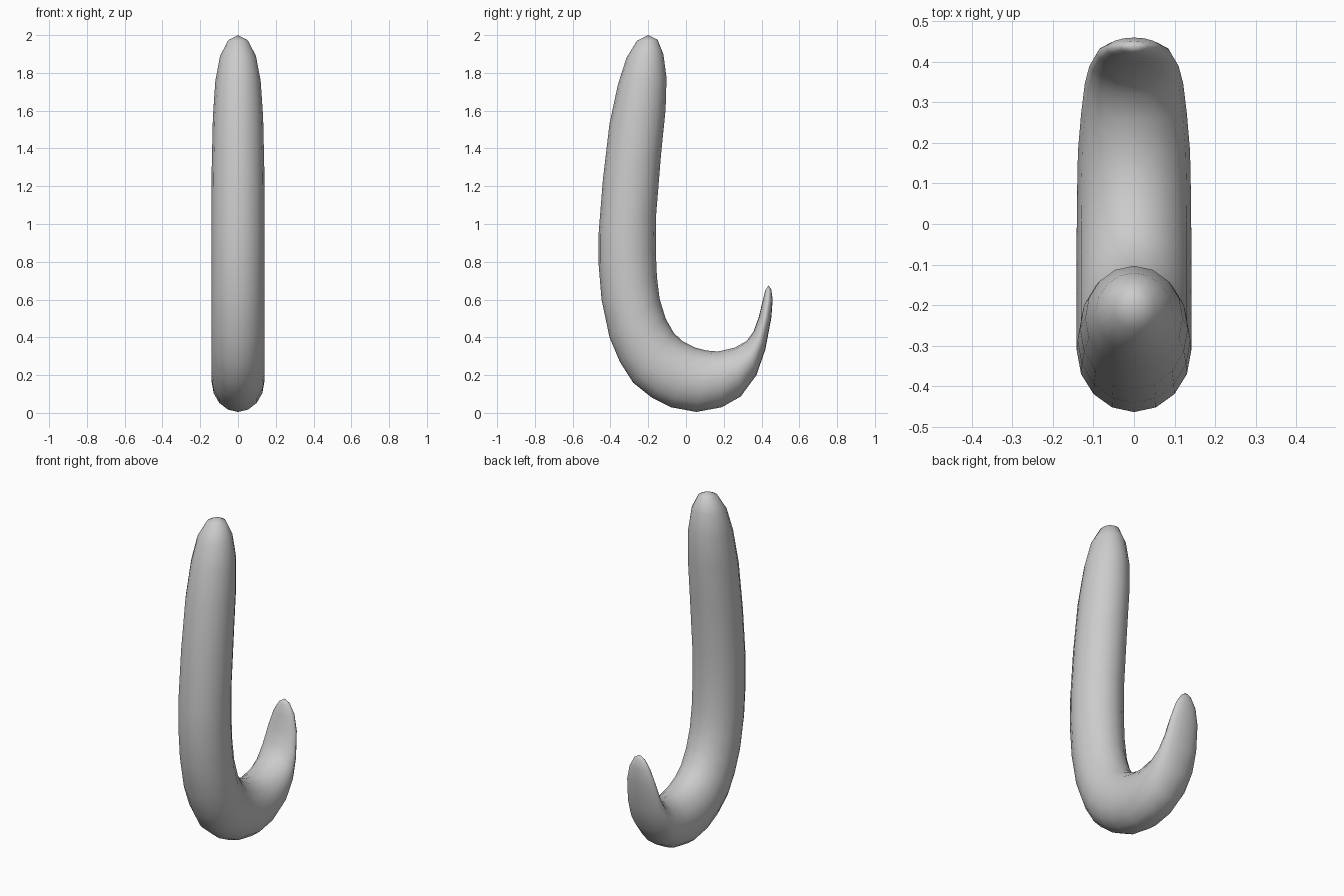
import bpy, bmesh, math
from mathutils import Vector

SIDES = 16
# Each station: outer edge (y, z), inner edge (y, z), half width in x
STATIONS = [
    (-0.26, 1.97, -0.15, 1.975, 0.052),
    (-0.315, 1.88, -0.12, 1.90, 0.095),
    (-0.36, 1.74, -0.103, 1.775, 0.120),
    (-0.405, 1.53, -0.108, 1.605, 0.133),
    (-0.44, 1.235, -0.132, 1.37, 0.139),
    (-0.463, 0.945, -0.158, 1.05, 0.141),
    (-0.463, 0.79, -0.160, 0.86, 0.141),
    (-0.447, 0.60, -0.154, 0.72, 0.141),
    (-0.405, 0.40, -0.14, 0.605, 0.141),
    (-0.35, 0.27, -0.108, 0.50, 0.141),
    (-0.28, 0.16, -0.066, 0.425, 0.141),
    (-0.18, 0.08, -0.02, 0.38, 0.141),
    (-0.08, 0.03, 0.05, 0.345, 0.141),
    (0.055, 0.005, 0.11, 0.33, 0.140),
    (0.19, 0.03, 0.17, 0.325, 0.138),
    (0.29, 0.087, 0.257, 0.345, 0.130),
    (0.373, 0.20, 0.320, 0.38, 0.121),
    (0.42, 0.335, 0.357, 0.43, 0.110),
    (0.452, 0.505, 0.386, 0.51, 0.092),
    (0.459, 0.60, 0.405, 0.59, 0.067),
    (0.451, 0.655, 0.420, 0.65, 0.034),
]

# Hook: elliptical rings lofted along the bend, closed by a pole at each end
bm = bmesh.new()
rings = []
for oy, oz, iy, iz, w in STATIONS:
    outer, inner = Vector((0, oy, oz)), Vector((0, iy, iz))
    mid, half = (outer + inner) / 2, (outer - inner) / 2
    ring = []
    for k in range(SIDES):
        a = 2 * math.pi * k / SIDES
        ring.append(bm.verts.new(mid + half * math.cos(a) + Vector((w * math.sin(a), 0, 0))))
    rings.append(ring)

for a, b in zip(rings, rings[1:]):
    for k in range(SIDES):
        n = (k + 1) % SIDES
        bm.faces.new((a[k], a[n], b[n], b[k]))

for pole, ring in (((0, -0.2, 2.0), rings[0]), ((0, 0.437, 0.675), rings[-1])):
    tip = bm.verts.new(pole)
    for k in range(SIDES):
        bm.faces.new((tip, ring[k], ring[(k + 1) % SIDES]))

bmesh.ops.recalc_face_normals(bm, faces=bm.faces[:])
for f in bm.faces:
    f.smooth = True
mesh = bpy.data.meshes.new("hook")
bm.to_mesh(mesh)
bm.free()
hook = bpy.data.objects.new("hook", mesh)
bpy.context.collection.objects.link(hook)
